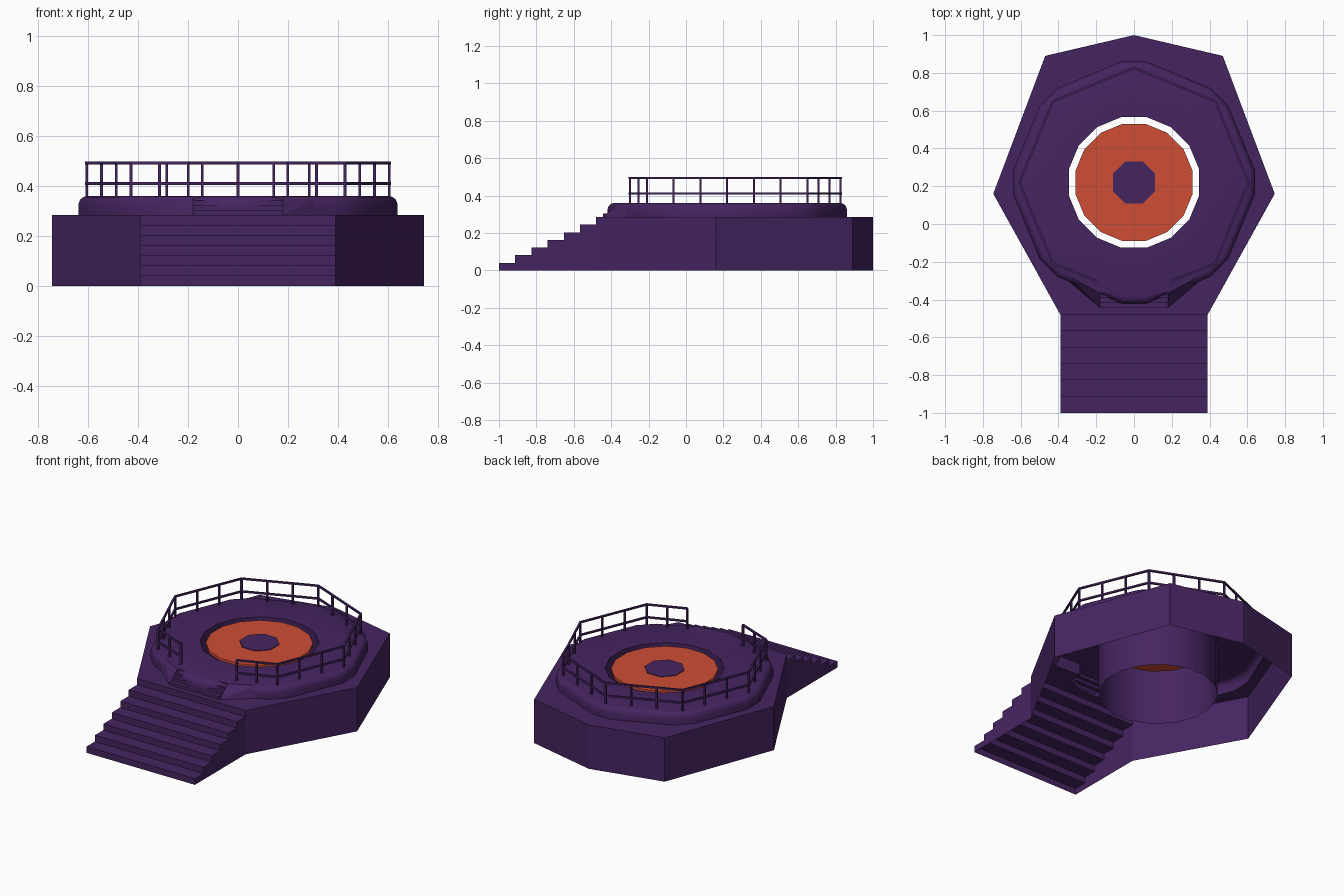
import bpy, bmesh
from math import sin, cos, pi, radians
from mathutils import Vector

cube = bpy.data.objects.get("Cube")
if cube:
    bpy.data.objects.remove(cube)


def material(name, rgb):
    m = bpy.data.materials.new(name)
    m.use_nodes = True
    m.diffuse_color = (*rgb, 1)
    m.node_tree.nodes["Principled BSDF"].inputs["Base Color"].default_value = (*rgb, 1)
    return m


PURPLE = material("deep purple", (0.06, 0.018, 0.118))
ORANGE = material("burnt orange", (0.62, 0.075, 0.036))
CY = 0.22          # centre of the round platform
GROUND, LEDGE, DECK = 0.0, 0.285, 0.36


def finish(bm, name, mat, smooth=None):
    mesh = bpy.data.meshes.new(name)
    bm.to_mesh(mesh)
    bm.free()
    mesh.materials.append(mat)
    ob = bpy.data.objects.new(name, mesh)
    bpy.context.collection.objects.link(ob)
    if smooth:
        bpy.ops.object.select_all(action="DESELECT")
        ob.select_set(True)
        bpy.context.view_layer.objects.active = ob
        bpy.ops.object.shade_smooth_by_angle(angle=radians(smooth))
    return ob


def ring(bm, pts, z):
    return [bm.verts.new((x, y, z)) for x, y in pts]


def bridge(bm, a, b, skip=()):
    n = len(a)
    for i in range(n):
        if i not in skip:
            bm.faces.new((a[i], a[(i + 1) % n], b[(i + 1) % n], b[i]))


def polygon(r, n, turn=0.0):
    return [(r * cos(turn + 2 * pi * i / n), CY + r * sin(turn + 2 * pi * i / n))
            for i in range(n)]


def rounded_octagon(r, delta=0.1):
    # Each corner is cut by a short facet, giving sixteen points
    return [(r * cos(k * pi / 4 + s * delta) * f, CY + r * sin(k * pi / 4 + s * delta) * f)
            for k in range(8) for s, f in ((-1, 0.975), (1, 0.975))]


def hole(r):
    return polygon(r, 16, -pi / 16)


# Base: hollow walls with a ledge on top, open below and towards the stairs
half = [(0.39, -0.48), (0.745, 0.16), (0.47, 0.89)]
outline = half + [(0, 1)] + [(-x, y) for x, y in reversed(half)]
bm = bmesh.new()
low, high = ring(bm, outline, GROUND), ring(bm, outline, LEDGE)
bridge(bm, low, high, skip=(len(outline) - 1,))
inner = ring(bm, rounded_octagon(0.655), LEDGE)
edges = [bm.edges.get((loop[i], loop[(i + 1) % len(loop)])) or
         bm.edges.new((loop[i], loop[(i + 1) % len(loop)]))
         for loop in (high, inner) for i in range(len(loop))]
bmesh.ops.triangle_fill(bm, edges=edges, use_beauty=True, normal=(0, 0, 1))
finish(bm, "base", PURPLE)

# Deck: rounded rim, flat top and the well wall that drops to the ground
bm = bmesh.new()
levels = [ring(bm, rounded_octagon(r), z) for r, z in
          ((0.66, LEDGE), (0.66, 0.325), (0.653, 0.345), (0.64, 0.356), (0.625, DECK))]
levels.append(ring(bm, hole(0.352), DECK))
for a, b in zip(levels, levels[1:]):
    bridge(bm, a, b)
finish(bm, "deck", PURPLE, 35)

bm = bmesh.new()
bridge(bm, ring(bm, hole(0.352), DECK), ring(bm, hole(0.352), GROUND))
finish(bm, "well_wall", PURPLE, 35)


# Discs floating in the well
def disc(name, r, n, bottom, top, mat):
    bm = bmesh.new()
    pts = polygon(r, n, pi / n)
    a, b = ring(bm, pts, bottom), ring(bm, pts, top)
    bridge(bm, a, b)
    bm.faces.new(b)
    bm.faces.new(a[::-1])
    return finish(bm, name, mat)


disc("centre_plate", 0.316, 16, 0.335, 0.354, ORANGE)
disc("centre_hub", 0.12, 8, 0.35, 0.358, PURPLE)


# Stairs: stepped side profile swept across the width, open underneath
def stairs(name, width, y0, y1, z0, z1, treads):
    rise, run = (z1 - z0) / (treads + 1), (y1 - y0) / treads
    prof = [(y0, z0)]
    for i in range(treads):
        z = z0 + rise * (i + 1)
        prof += [(y0 + run * i, z), (y0 + run * (i + 1), z)]
    prof += [(y1, z1)]
    bm = bmesh.new()
    left, right = [[bm.verts.new((s * width, y, z)) for y, z in prof] for s in (-1, 1)]
    for i in range(len(prof) - 1):
        bm.faces.new((left[i], right[i], right[i + 1], left[i + 1]))
    for side in (left, right[::-1]):
        corner = bm.verts.new((side[0].co.x, y1, z0))
        bm.faces.new(side + [corner])
    return finish(bm, name, PURPLE)


stairs("front_stairs", 0.39, -1.0, -0.48, GROUND, LEDGE, 6)
stairs("entry_steps", 0.18, -0.445, -0.365, LEDGE, DECK, 3)

# Entry block: sloping wings beside the small steps and a flat landing behind
for s, side in ((1, "left"), (-1, "right")):
    bm = bmesh.new()
    for x, y, z in ((0.18, -0.365, DECK), (0.18, -0.445, LEDGE), (0.18, -0.28, DECK),
                    (0.33, -0.285, DECK), (0.36, -0.29, LEDGE), (0.18, -0.28, LEDGE)):
        bm.verts.new((s * x, y, z - 0.001))
    bmesh.ops.convex_hull(bm, input=bm.verts)
    finish(bm, side + "_entry_wing", PURPLE)
bm = bmesh.new()
bm.faces.new(ring(bm, [(-0.18, -0.365), (0.18, -0.365), (0.18, -0.25), (-0.18, -0.25)], DECK))
finish(bm, "entry_landing", PURPLE)


# Railing: octagonal path with an opening at the entry
def bar(bm, a, b, t):
    a, b = Vector(a), Vector(b)
    d = b - a
    made = bmesh.ops.create_cube(bm, size=1)["verts"]
    bmesh.ops.scale(bm, vec=(t, t, d.length + t * 0.5), verts=made)
    bmesh.ops.rotate(bm, matrix=d.to_track_quat("Z", "Y").to_matrix(), verts=made)
    bmesh.ops.translate(bm, vec=(a + b) / 2, verts=made)


corners = polygon(0.607, 8, -pi / 4)[:7]
end = (0.2, -0.3)
path = [end] + corners + [(-end[0], end[1])]
rails, posts = bmesh.new(), bmesh.new()
for i, (p, q) in enumerate(zip(path, path[1:])):
    for z in (0.41, 0.493):
        bar(rails, (*p, z), (*q, z), 0.011)
    parts = 2 if i in (0, len(path) - 2) else 3
    for k in range(parts):
        x, y = Vector(p).lerp(Vector(q), k / parts)
        bar(posts, (x, y, DECK), (x, y, 0.49), 0.011)
bar(posts, (*path[-1], DECK), (*path[-1], 0.49), 0.011)
finish(rails, "handrails", PURPLE)
finish(posts, "railing_posts", PURPLE)
